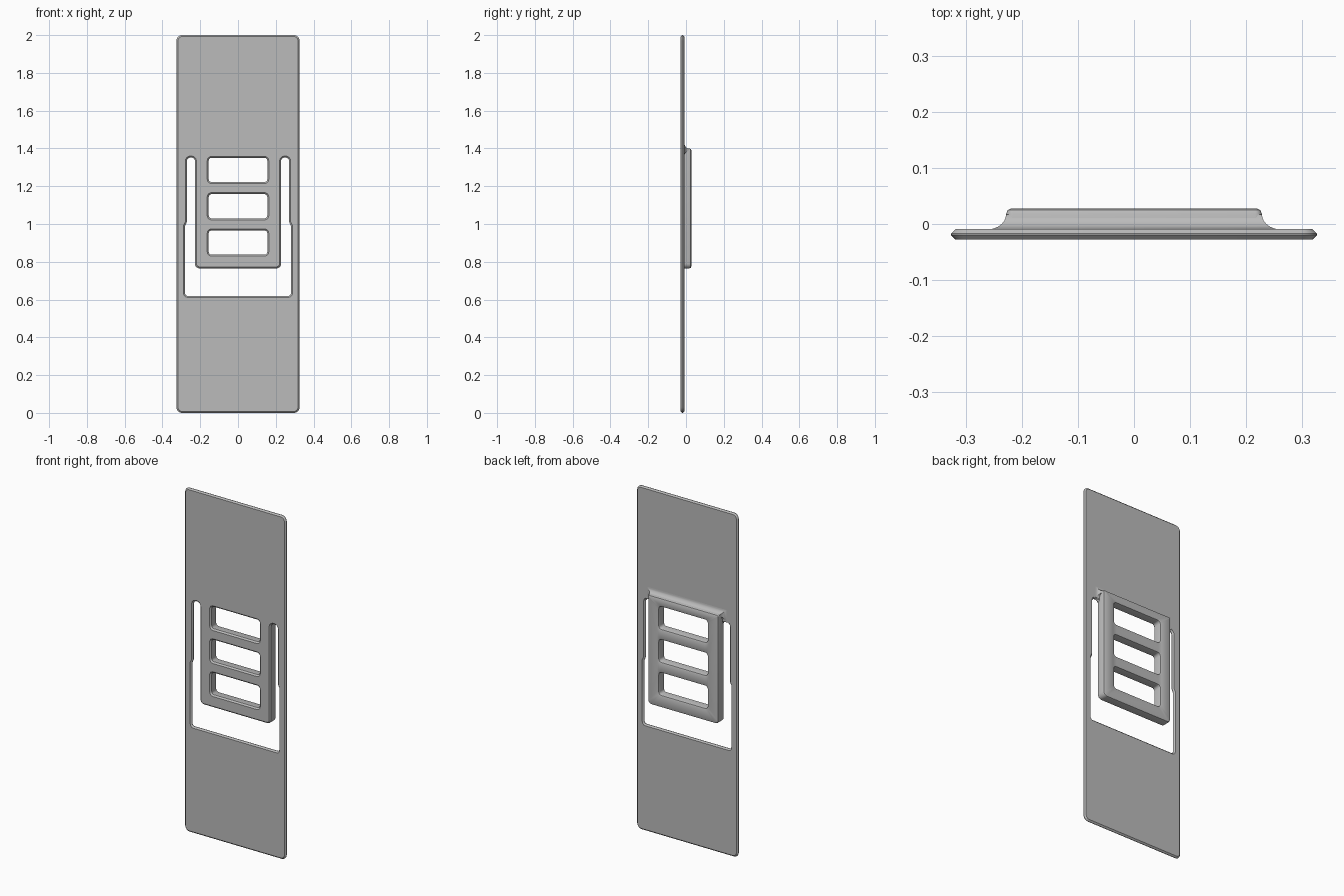
import bpy, bmesh, math
from mathutils import Vector

cube = bpy.data.objects.get("Cube")
if cube:
    bpy.data.objects.remove(cube)

# One plain grey for the whole part
grey = bpy.data.materials.new("plain_grey")
grey.use_nodes = True
colour = (0.5, 0.5, 0.5, 1)
grey.diffuse_color = colour
grey.node_tree.nodes["Principled BSDF"].inputs["Base Color"].default_value = colour


def mirrored(half):
    """Complete an outline given its right half."""
    return half + [(-x, z, r) for x, z, r in reversed(half)]


def rect(w, z0, z1, r_low, r_high):
    return mirrored([(w, z0, r_low), (w, z1, r_high)])


def rounded(corners, steps=6):
    """Round each (x, z, radius) corner with an arc."""
    pts = []
    for i, (x, z, r) in enumerate(corners):
        p = Vector((x, z))
        if r == 0:
            pts.append(p)
            continue
        u = (Vector(corners[i - 1][:2]) - p).normalized() * r
        v = (Vector(corners[(i + 1) % len(corners)][:2]) - p).normalized() * r
        for k in range(steps + 1):
            a = math.pi / 2 * k / steps
            pts.append(p + u + v - v * math.cos(a) - u * math.sin(a))
    return pts


def oriented(pts, ccw):
    area = sum(a.x * b.y - b.x * a.y for a, b in zip(pts, pts[1:] + pts[:1]))
    return pts if (area > 0) == ccw else pts[::-1]


def inset(pts, d):
    """Move an outline into the material on its left."""
    out = []
    for i, p in enumerate(pts):
        e1 = (p - pts[i - 1]).normalized()
        e2 = (pts[(i + 1) % len(pts)] - p).normalized()
        n1, n2 = Vector((-e1.y, e1.x)), Vector((-e2.y, e2.x))
        out.append(p + (n1 + n2) * d / (1 + n1.dot(n2)))
    return out


def build(name, outer, holes, rings):
    """Loft outlines through (y, inset) rings and cap both ends."""
    bm = bmesh.new()
    caps = [[], []]
    loops = [oriented(rounded(outer), True)]
    loops += [oriented(rounded(h), False) for h in holes]
    for pts in loops:
        n = len(pts)
        rows = [[bm.verts.new((p.x, y, p.y)) for p in inset(pts, d)] for y, d in rings]
        for a, b in zip(rows, rows[1:]):
            for i in range(n):
                j = (i + 1) % n
                bm.faces.new((a[i], a[j], b[j], b[i]))
        for cap, row in zip(caps, (rows[0], rows[-1])):
            cap += [bm.edges.get((row[i], row[(i + 1) % n])) for i in range(n)]
    for cap in caps:
        bmesh.ops.triangle_fill(bm, edges=cap, use_beauty=True, normal=(0, -1, 0))
    bmesh.ops.recalc_face_normals(bm, faces=bm.faces)
    mesh = bpy.data.meshes.new(name)
    bm.to_mesh(mesh)
    bm.free()
    mesh.materials.append(grey)
    obj = bpy.data.objects.new(name, mesh)
    bpy.context.collection.objects.link(obj)
    bpy.ops.object.select_all(action='DESELECT')
    obj.select_set(True)
    bpy.context.view_layer.objects.active = obj
    bpy.ops.object.shade_smooth_by_angle(angle=math.radians(35))
    return obj


FRONT, BACK, TOP = -0.028, -0.009, 0.028

# Three windows through the tongue
windows = [rect(0.155, z, z + 0.128, 0.015, 0.015) for z in (0.838, 1.03, 1.222)]

# U-shaped slot that frees the tongue
slot = mirrored([(0.28, 0.62, 0.012), (0.28, 0.99, 0), (0.271, 1.01, 0),
                 (0.271, 1.352, 0.02), (0.228, 1.352, 0.02), (0.228, 0.765, 0.025)])

# Thin plate with chamfered rims
build("plate", rect(0.326, 0, 2, 0.03, 0.03), [slot] + windows,
      [(FRONT, 0.008), (FRONT + 0.008, 0), (BACK - 0.008, 0), (BACK, 0.008)])

# Raised tongue block on the back
build("tongue_block", rect(0.228, 0.765, 1.4, 0.025, 0.012), windows,
      [(FRONT + 0.004, 0.006), (FRONT + 0.01, 0), (TOP - 0.01, 0),
       (TOP - 0.003, 0.003), (TOP, 0.01)])

# Concave fillet blending the block root into the plate
flare = []
for k in range(8):
    a = math.pi / 2 * k / 7
    flare.append((BACK - 0.001 + 0.027 * (1 - math.sin(a)), -0.035 * (1 - math.cos(a))))
build("root_fillet", rect(0.228, 1.388, 1.399, 0, 0), [], flare)
